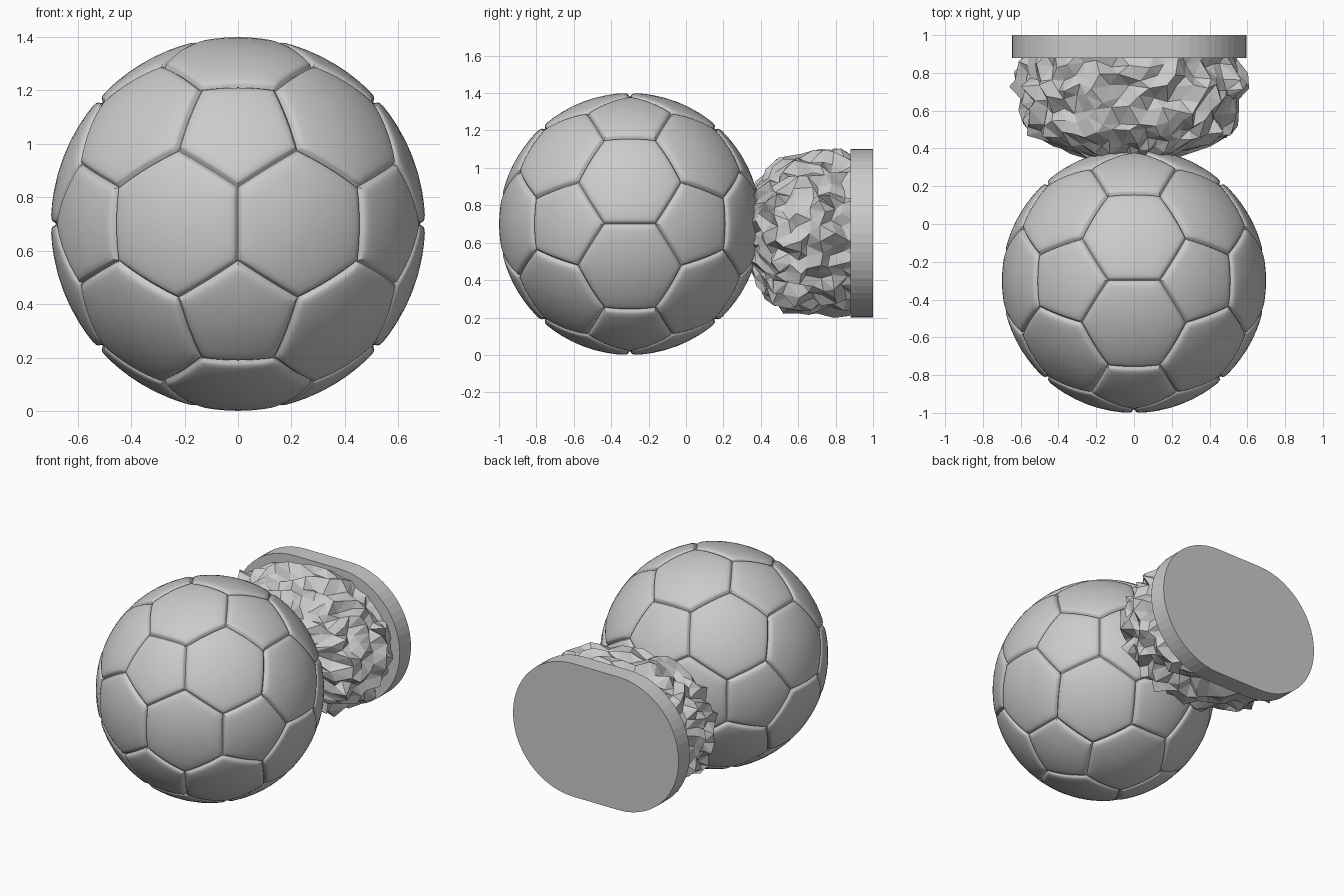
import bpy, bmesh, math, random
from itertools import combinations
from mathutils import Vector

if "Cube" in bpy.data.objects:
    bpy.data.objects.remove(bpy.data.objects["Cube"])

random.seed(7)
R = 0.7
BALL_C = Vector((0, -0.3, 0.7))
BASE_C = Vector((-0.025, 0, 0.65))


def make_object(name, bm, smooth_angle=None):
    bmesh.ops.recalc_face_normals(bm, faces=bm.faces[:])
    mesh = bpy.data.meshes.new(name)
    bm.to_mesh(mesh)
    bm.free()
    ob = bpy.data.objects.new(name, mesh)
    bpy.context.collection.objects.link(ob)
    if smooth_angle:
        bpy.ops.object.select_all(action='DESELECT')
        ob.select_set(True)
        bpy.context.view_layer.objects.active = ob
        bpy.ops.object.shade_smooth_by_angle(angle=math.radians(smooth_angle))
    return ob


def bridge(bm, a, b):
    n = len(a)
    for i in range(n):
        j = (i + 1) % n
        bm.faces.new((a[i], a[j], b[j], b[i]))


# Ball: 12 pentagon and 20 hexagon panels pressed onto a sphere with sunken seams
phi = (1 + 5 ** 0.5) / 2
ico = []
for s in (-1, 1):
    for t in (-phi, phi):
        ico += [Vector((0, t, s)), Vector((s, 0, t)), Vector((t, s, 0))]


def adjacent(a, b):
    return abs((a - b).length - 2) < 0.01


corners = [(2 * a + b) / 3 for a in ico for b in ico if adjacent(a, b)]
panels = [(v.normalized(), 5) for v in ico]
for a, b, c in combinations(ico, 3):
    if adjacent(a, b) and adjacent(b, c) and adjacent(a, c):
        panels.append(((a + b + c).normalized(), 6))

# distance from the seam, radius there
RIM = [(0, 0.680), (0.005, 0.684), (0.010, 0.693), (0.018, 0.6975), (0.035, 0.700)]
SEG = 8
bm = bmesh.new()
for axis, k in panels:
    pts = sorted(corners, key=lambda p: -p.dot(axis))[:k]
    mid = sum(pts, Vector()) / k
    u = (pts[0] - mid).normalized()
    w = axis.cross(u)
    pts.sort(key=lambda p: math.atan2((p - mid).dot(w), (p - mid).dot(u)))
    outline = [pts[i].lerp(pts[(i + 1) % k], j / SEG) for i in range(k) for j in range(SEG)]
    apothem = 0.245 if k == 6 else 0.194
    profile = [(1 - d / apothem, r) for d, r in RIM]
    profile += [(f, R) for f in (0.7, 0.5, 0.25)]
    rings = [[bm.verts.new(BALL_C + mid.lerp(p, f).normalized() * r) for p in outline]
             for f, r in profile]
    for a, b in zip(rings, rings[1:]):
        bridge(bm, a, b)
    tip = bm.verts.new(BALL_C + axis * R)
    last = rings[-1]
    for i in range(len(last)):
        bm.faces.new((last[i], last[(i + 1) % len(last)], tip))
bmesh.ops.remove_doubles(bm, verts=bm.verts[:], dist=0.0005)
make_object("ball", bm, 35)

# Mounting plate: stadium outline extruded along y
bm = bmesh.new()
rad, half, n = 0.45, 0.17, 28
outline = []
for side, start in ((1, -90), (-1, 90)):
    for i in range(n + 1):
        a = math.radians(start + 180 * i / n)
        outline.append((side * half + rad * math.cos(a), rad * math.sin(a)))
front, back = [[bm.verts.new(BASE_C + Vector((x, y, z))) for x, z in outline] for y in (0.88, 1.0)]
bridge(bm, front, back)
bm.faces.new(front)
bm.faces.new(back)
make_object("mounting_plate", bm)

# Rock: jagged faceted stack of rounded rings, from the plate into the ball
SECTIONS = [(0.90, .55, .41), (0.85, .57, .415), (0.78, .60, .42), (0.72, .595, .425),
            (0.66, .57, .42), (0.60, .555, .41), (0.54, .55, .39), (0.48, .51, .37),
            (0.435, .42, .33), (0.395, .31, .27), (0.35, .19, .18)]
N = 46
bm = bmesh.new()
rings = []
for row, (y, hx, hz) in enumerate(SECTIONS):
    inner = row >= 9
    ring = []
    for i in range(N):
        a = math.tau * (i + 0.5 * (row % 2)) / N
        c, s = math.cos(a), math.sin(a)
        bump = 0 if row == 0 else random.uniform(-0.045, 0.045) * (0.5 if inner else 1)
        x = math.copysign(abs(c) ** 0.88, c) * (hx + bump)
        z = math.copysign(abs(s) ** 0.88, s) * (hz + bump)
        dy = 0 if row == 0 else random.uniform(-0.025, 0.025)
        ring.append(bm.verts.new(BASE_C + Vector((x, y + dy, z))))
    rings.append(ring)
for a, b in zip(rings, rings[1:]):
    bridge(bm, a, b)
bm.faces.new(rings[0])
bm.faces.new(rings[-1])
bmesh.ops.triangulate(bm, faces=bm.faces[:])
make_object("rock", bm)
